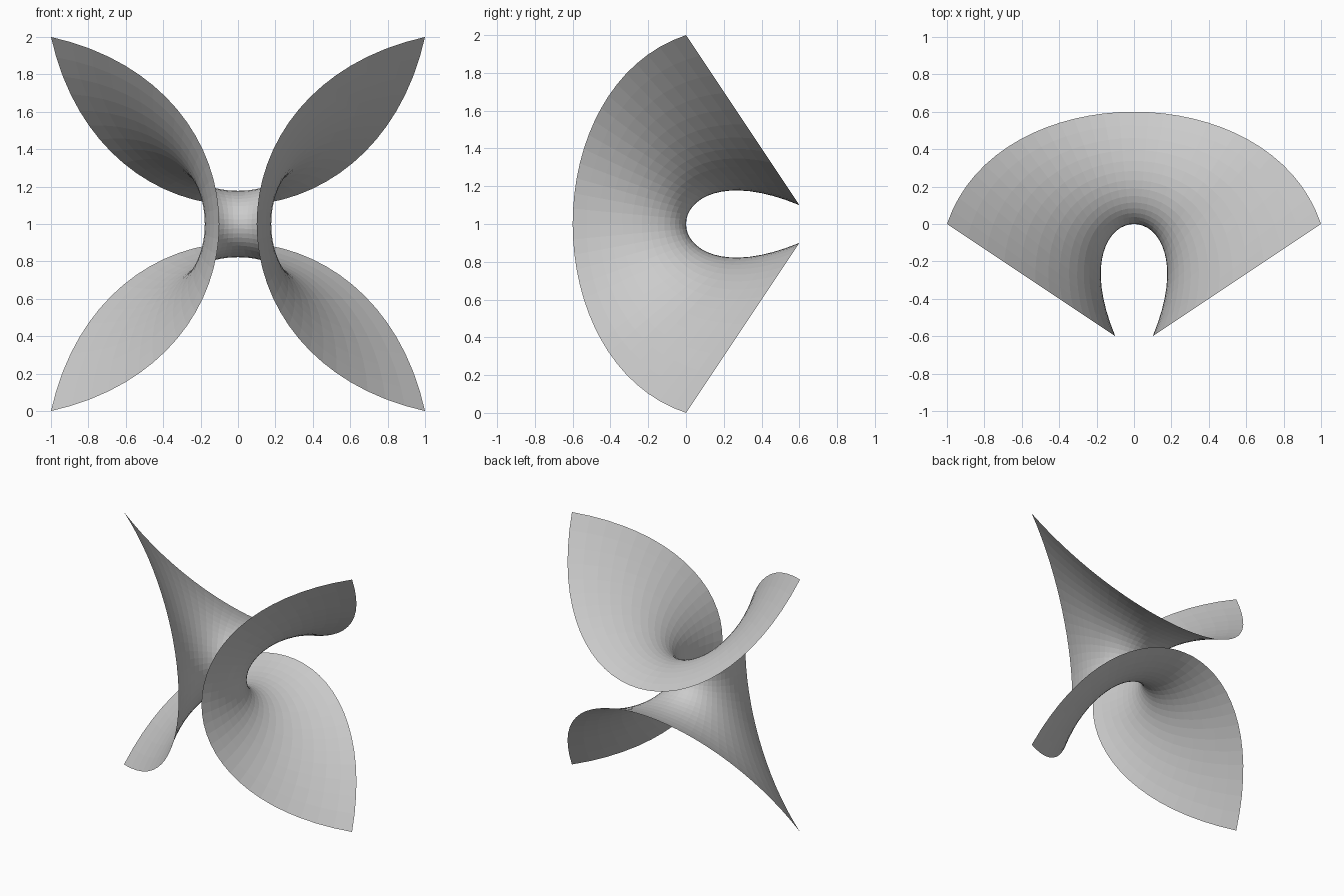
import bpy, bmesh

if "Cube" in bpy.data.objects:
    bpy.data.objects.remove(bpy.data.objects["Cube"])

A = 1.5                      # half-range of the surface parameters
STEPS = 32                   # facets along each parameter
SCALE = 1 / (A + 2 * A**3 / 3)   # corner of the sheet lands at 1 unit


def saddle_point(u, v):
    """Enneper minimal surface, opening along y, centred at z = 1."""
    x = u - u**3 / 3 + u * v * v
    z = v - v**3 / 3 + v * u * u
    y = v * v - u * u
    return (x * SCALE, y * SCALE, z * SCALE + 1)


# Flat parameter grid bent into the four-petalled sheet
bm = bmesh.new()
bmesh.ops.create_grid(bm, x_segments=STEPS, y_segments=STEPS, size=A)
for vert in bm.verts:
    vert.co = saddle_point(vert.co.x, vert.co.y)

mesh = bpy.data.meshes.new("minimal_surface")
bm.to_mesh(mesh)
bm.free()
sheet = bpy.data.objects.new("minimal_surface", mesh)
bpy.context.collection.objects.link(sheet)
